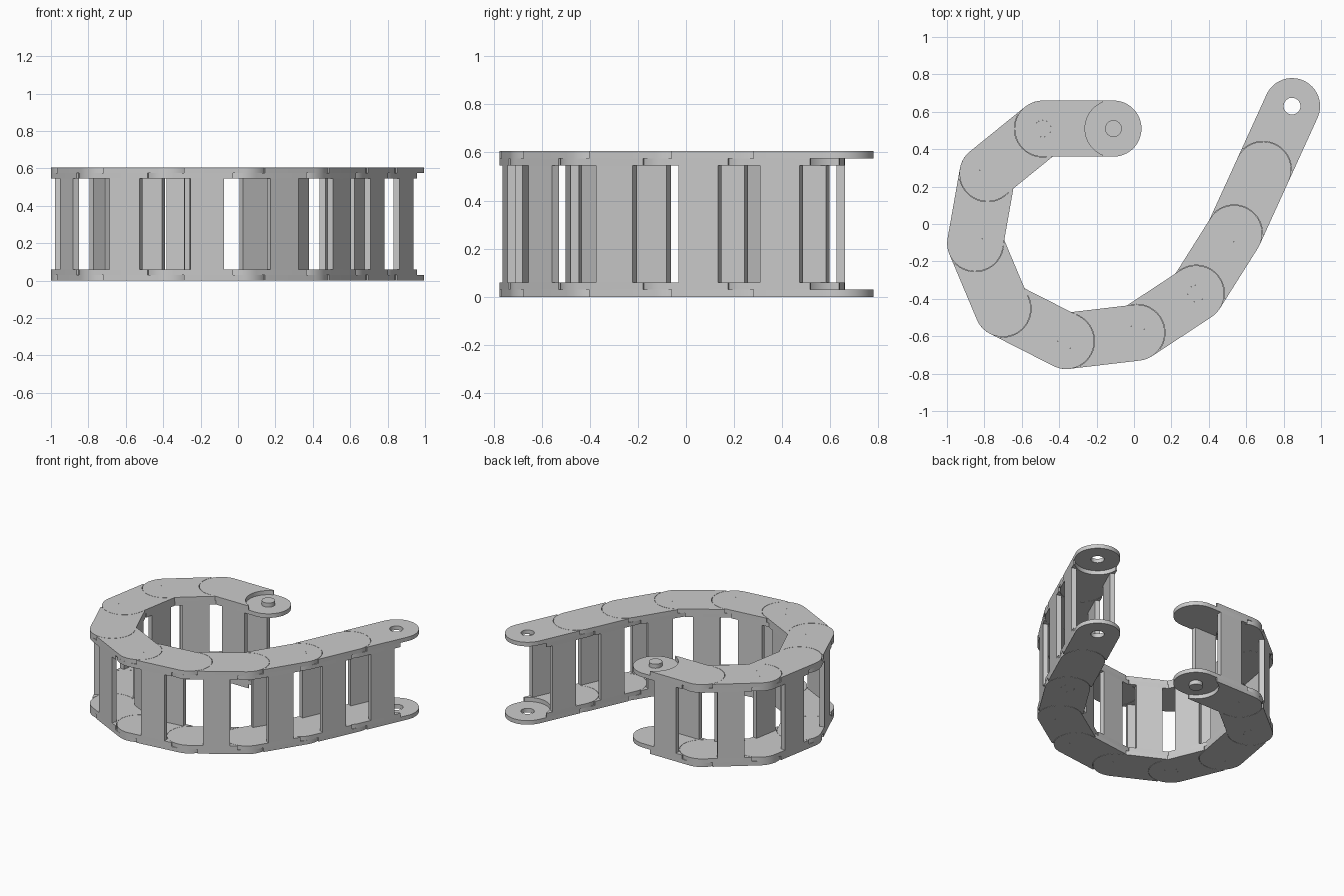
import bpy, math
from mathutils import Matrix, Vector

if "Cube" in bpy.data.objects:
    bpy.data.objects.remove(bpy.data.objects["Cube"])

# Hinge centres of the curled chain, seen from the top
JOINTS = [(-0.11, 0.51), (-0.488, 0.51), (-0.783, 0.271), (-0.849, -0.103),
          (-0.702, -0.453), (-0.363, -0.6255), (0.014, -0.581), (0.332, -0.372),
          (0.535, -0.05), (0.69, 0.29), (0.845, 0.63)]
R = 0.15          # half width of a link
CUT = 0.152       # clearance arc facing the neighbouring link
PIN = 0.045
T = 0.03          # thickness of one plate layer
H = 0.605         # overall height
SEG = 24


def arc(cx, r, a0, a1, n=SEG):
    return [(cx + r * math.cos(a0 + (a1 - a0) * i / n),
             r * math.sin(a0 + (a1 - a0) * i / n)) for i in range(n + 1)]


def prism(name, loops, z0, z1, matrix):
    """Extrude closed outlines (the later ones are holes) between two heights."""
    cu = bpy.data.curves.new(name, 'CURVE')
    cu.dimensions = '2D'
    cu.fill_mode = 'BOTH'
    cu.extrude = (z1 - z0) / 2
    for pts in loops:
        sp = cu.splines.new('POLY')
        sp.points.add(len(pts) - 1)
        for p, (x, y) in zip(sp.points, pts):
            p.co = (x, y, 0, 1)
        sp.use_cyclic_u = True
    tmp = bpy.data.objects.new(name + "_outline", cu)
    bpy.context.collection.objects.link(tmp)
    bpy.context.view_layer.update()
    dg = bpy.context.evaluated_depsgraph_get()
    mesh = bpy.data.meshes.new_from_object(tmp.evaluated_get(dg))
    bpy.data.objects.remove(tmp)
    bpy.data.curves.remove(cu)
    mesh.name = name
    ob = bpy.data.objects.new(name, mesh)
    ob.matrix_world = matrix @ Matrix.Translation((0, 0, (z0 + z1) / 2))
    bpy.context.collection.objects.link(ob)
    return ob


def box(x0, x1, y0, y1):
    return [(x0, y0), (x1, y0), (x1, y1), (x0, y1)]


step = 0.058                     # where the clearance arc meets the link edge
ang = math.acos(step / CUT)

for i, (a, b) in enumerate(zip(JOINTS, JOINTS[1:]), 1):
    a, b = Vector(a), Vector(b)
    d = b - a
    L = d.length
    m = Matrix.Translation((a.x, a.y, 0)) @ Matrix.Rotation(math.atan2(d.y, d.x), 4, 'Z')

    # outer layer: concave at the pin end, rounded with a hole at the far end
    outer = (arc(L, R, -math.pi / 2, math.pi / 2) + [(step, R)]
             + arc(0, CUT, ang, -ang) + [(step, -R)])
    hole = arc(L, PIN, 0, 2 * math.pi * (SEG - 1) / SEG, SEG - 1)
    # inner layer: rounded at the pin end, concave at the far end
    inner = (arc(0, R, math.pi / 2, 1.5 * math.pi) + [(L - step, -R)]
             + arc(L, CUT, math.pi + ang, math.pi - ang) + [(L - step, R)])
    pin = arc(0, PIN, 0, 2 * math.pi * (SEG - 1) / SEG, SEG - 1)

    for side, flip in (("bottom", False), ("top", True)):
        def span(z0, z1):
            return (H - z1, H - z0) if flip else (z0, z1)
        prism(f"link_{i}_{side}_outer_plate", [outer, hole], *span(0, T), m)
        prism(f"link_{i}_{side}_inner_plate", [inner], *span(T, 2 * T), m)
        prism(f"link_{i}_{side}_pin", [pin], *span(0, T), m)

    # upright panels tying the two plates together on both edges
    c, w = L / 2 - 0.008, 0.09
    prism(f"link_{i}_left_panel", [box(c - w, c + w, R - 0.035, R)], 2 * T, H - 2 * T, m)
    prism(f"link_{i}_right_panel", [box(c - w, c + w, -R, 0.035 - R)], 2 * T, H - 2 * T, m)

# Smooth the round rims, keep the plate edges sharp
bpy.ops.object.select_all(action='SELECT')
bpy.context.view_layer.objects.active = bpy.context.selected_objects[0]
bpy.ops.object.shade_smooth_by_angle(angle=math.radians(30))
